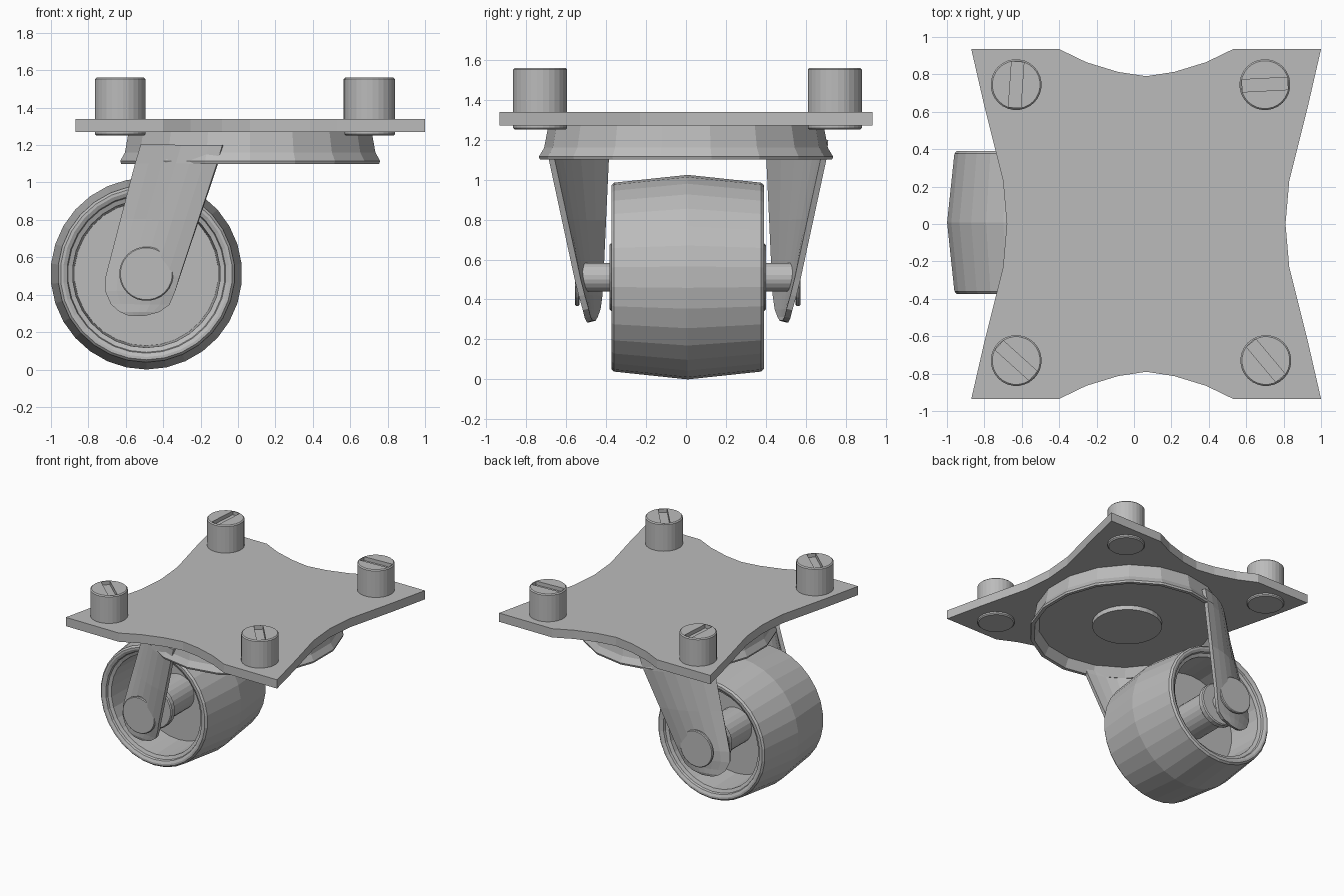
import bpy, bmesh, math
from mathutils import Matrix, Vector

if "Cube" in bpy.data.objects:
    bpy.data.objects.remove(bpy.data.objects["Cube"])

grey = bpy.data.materials.new("plain_grey")
grey.diffuse_color = (0.5, 0.5, 0.5, 1)
grey.use_nodes = True
grey.node_tree.nodes["Principled BSDF"].inputs["Base Color"].default_value = grey.diffuse_color


def add(name, bm):
    bmesh.ops.recalc_face_normals(bm, faces=bm.faces)
    me = bpy.data.meshes.new(name)
    bm.to_mesh(me)
    bm.free()
    me.materials.append(grey)
    ob = bpy.data.objects.new(name, me)
    bpy.context.collection.objects.link(ob)
    return ob


def lathe(name, profile, n, matrix):
    """Revolve (radius, height) points about z, then place with matrix."""
    bm = bmesh.new()
    rings = []
    for r, h in profile:
        if r == 0:
            rings.append([bm.verts.new((0, 0, h))])
        else:
            rings.append([bm.verts.new((r * math.cos(2 * math.pi * (i + .5) / n),
                                        r * math.sin(2 * math.pi * (i + .5) / n), h))
                          for i in range(n)])
    for a, b in zip(rings, rings[1:]):
        if len(a) == 1:
            bm.faces.new(b)
        elif len(b) == 1:
            bm.faces.new(a)
        else:
            for i in range(n):
                j = (i + 1) % n
                bm.faces.new((a[i], a[j], b[j], b[i]))
    # flat end caps do not need their centre points
    bmesh.ops.delete(bm, geom=[v for v in bm.verts if not v.link_faces], context='VERTS')
    bm.transform(matrix)
    return add(name, bm)


def cyl(r, h0, h1, bevel=0.0):
    if bevel:
        return [(0, h0), (r - bevel, h0), (r, h0 + bevel), (r, h1 - bevel), (r - bevel, h1), (0, h1)]
    return [(0, h0), (r, h0), (r, h1), (0, h1)]


CX = 0.065  # centre of the mounting plate and swivel

# mounting plate: one quarter outline mirrored to four sides
quarter = [(0.745, 0), (0.765, 0.23), (0.865, 0.63), (0.935, 0.935), (0.465, 0.935),
           (0.32, 0.865), (0.15, 0.813), (0, 0.79)]
outline = quarter[:]
outline += [(-x, y) for x, y in reversed(quarter[:-1])]
outline += [(x, -y) for x, y in reversed(outline[1:-1])]
bm = bmesh.new()
face = bm.faces.new([bm.verts.new((CX + x, y, 1.27)) for x, y in outline])
ext = bmesh.ops.extrude_face_region(bm, geom=[face])
for v in ext["geom"]:
    if isinstance(v, bmesh.types.BMVert):
        v.co.z = 1.34
if not any(f.normal.z and all(abs(v.co.z - 1.27) < 1e-5 for v in f.verts) for f in bm.faces):
    bm.faces.new([v for v in bm.verts if v.co.z < 1.3])
add("mounting_plate", bm)

# bolts with screwdriver slots
for i, (x, y, deg) in enumerate([(-0.63, 0.745, 86), (0.70, 0.745, 3),
                                 (-0.63, -0.73, -42), (0.705, -0.73, -50)]):
    bolt = lathe(f"bolt_{i + 1}", cyl(0.136, 1.25, 1.56, 0.008), 28, Matrix.Translation((x, y, 0)))
    bm = bmesh.new()
    bmesh.ops.create_cube(bm, size=1, matrix=Matrix.Translation((x, y, 1.56))
                          @ Matrix.Rotation(math.radians(deg), 4, 'Z')
                          @ Matrix.Diagonal((0.243, 0.066, 0.06, 1)))
    cutter = add("slot_cutter", bm)
    cutter.hide_render = True
    mod = bolt.modifiers.new("slot", 'BOOLEAN')
    mod.operation = 'DIFFERENCE'
    mod.solver = 'EXACT'
    mod.object = cutter
    bpy.context.view_layer.objects.active = bolt
    bpy.ops.object.modifier_apply(modifier=mod.name)
    bpy.data.objects.remove(cutter)

# swivel cup, slightly wider across y, hollow below with a centre boss
cup = Matrix.Translation((CX, 0, 0)) @ Matrix.Diagonal((1.015, 1.06, 1, 1))
lathe("swivel_cup", [(0, 1.17), (0.63, 1.17), (0.665, 1.10), (0.69, 1.10), (0.695, 1.115),
                     (0.67, 1.16), (0.65, 1.272), (0, 1.272)], 18, cup)
lathe("swivel_boss", cyl(0.255, 1.135, 1.172), 28, Matrix.Translation((CX, 0, 0)))

# wheel: crowned tread, stepped rims, deep recesses either side of a thin web
axle = Matrix.Translation((-0.49, 0.008, 0.512)) @ Matrix.Rotation(math.pi / 2, 4, 'X')
half = [(0, 0.06), (0.385, 0.06), (0.395, 0.345), (0.42, 0.355), (0.425, 0.372),
        (0.445, 0.382), (0.46, 0.382), (0.473, 0.368)]
lathe("wheel", half + [(0.512, 0)] + [(r, -h) for r, h in reversed(half)], 30, axle)
lathe("wheel_hub", cyl(0.14, -0.37, 0.37), 24, axle)
lathe("axle", cyl(0.072, -0.55, 0.55), 20, axle)

# fork legs: curved sheets following the cup, tapering to a rounded foot
# rows: z, left x, right x, left y, right y, bulge
rows = [(1.20, -0.51, -0.08, 0.41, 0.69, 0.055),
        (1.10, -0.54, -0.11, 0.405, 0.68, 0.055),
        (0.80, -0.62, -0.21, 0.42, 0.615, 0.04),
        (0.50, -0.70, -0.31, 0.435, 0.55, 0.025),
        (0.42, -0.705, -0.335, 0.44, 0.53, 0.02),
        (0.35, -0.675, -0.365, 0.45, 0.51, 0.015),
        (0.31, -0.63, -0.42, 0.465, 0.50, 0.01),
        (0.29, -0.58, -0.50, 0.475, 0.49, 0.0)]
N = 6
for side, label in ((-1, "front"), (1, "back")):
    bm = bmesh.new()
    grid = []
    for z, xl, xr, yl, yr, b in rows:
        grid.append([bm.verts.new((xl + (xr - xl) * i / N,
                                   0.008 + side * (yl + (yr - yl) * i / N + b * math.sin(math.pi * i / N)), z))
                     for i in range(N + 1)])
    for a, c in zip(grid, grid[1:]):
        for i in range(N):
            bm.faces.new((a[i], a[i + 1], c[i + 1], c[i]))
    leg = add(f"{label}_fork_leg", bm)
    mod = leg.modifiers.new("thickness", 'SOLIDIFY')
    mod.thickness = 0.03
    mod.offset = 0
    # axle cap outside the leg and collar inside it
    s = -side
    lathe(f"{label}_axle_cap", cyl(0.145, *sorted((s * 0.54, s * 0.565)), 0.006), 28, axle)
    lathe(f"{label}_hub_collar", cyl(0.17, *sorted((s * 0.34, s * 0.392)), 0.008), 24, axle)
